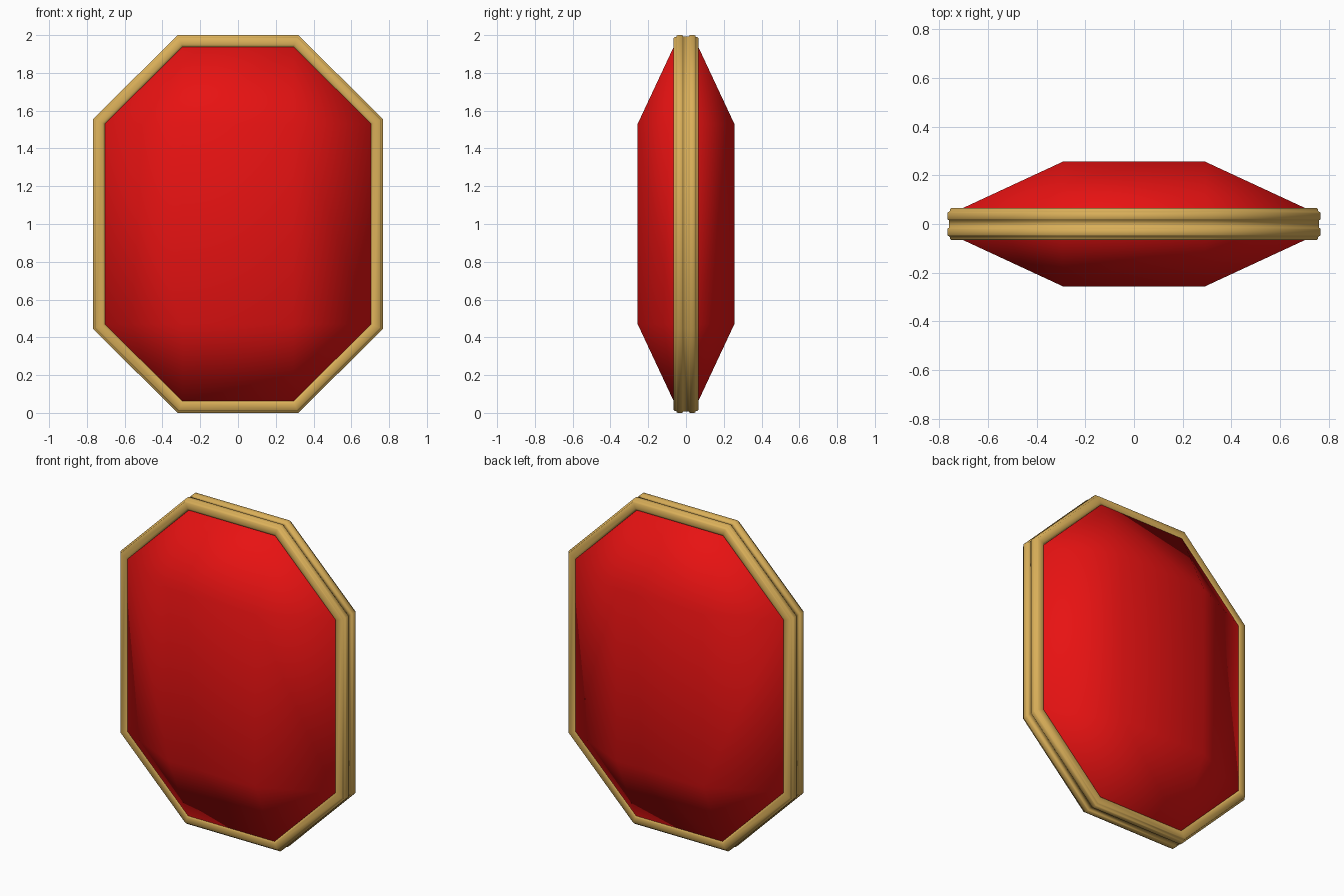
import bpy, bmesh

if "Cube" in bpy.data.objects:
    bpy.data.objects.remove(bpy.data.objects["Cube"])

T = 0.414  # corner shift per unit of inset on an octagon


def octagon(d):
    """Corner (x, z) pairs of the outer outline inset by d."""
    a, b = (0.767 - d, 0.556 - T * d), (0.319 - T * d, 1.0 - d)
    quarter = [a, b]
    pts = quarter + [(-x, z) for x, z in reversed(quarter)]
    return pts + [(-x, -z) for x, z in pts]


def finish(name, bm, color):
    bmesh.ops.recalc_face_normals(bm, faces=bm.faces[:])
    for f in bm.faces:
        f.smooth = True
    mesh = bpy.data.meshes.new(name)
    bm.to_mesh(mesh)
    bm.free()
    mat = bpy.data.materials.new(name + "_color")
    mat.diffuse_color = (*color, 1)
    mat.use_nodes = True
    mat.node_tree.nodes["Principled BSDF"].inputs["Base Color"].default_value = mat.diffuse_color
    mesh.materials.append(mat)
    ob = bpy.data.objects.new(name, mesh)
    ob.location.z = 1.0
    bpy.context.collection.objects.link(ob)
    return ob


def bridge(bm, r0, r1):
    n = len(r0)
    for i in range(n):
        j = (i + 1) % n
        bm.faces.new((r0[i], r0[j], r1[j], r1[i]))


# Gold frame: stepped profile (inset, y) swept round the octagon
half = [(0.007, 0.015), (0.003, 0.017), (0.0, 0.021), (0.0, 0.045),
        (0.003, 0.049), (0.009, 0.051), (0.011, 0.061), (0.016, 0.066),
        (0.049, 0.066), (0.056, 0.063), (0.066, 0.055)]
profile = half + [(d, -y) for d, y in reversed(half)]
bm = bmesh.new()
rings = [[bm.verts.new((x, y, z)) for x, z in octagon(d)] for d, y in profile]
for k, ring in enumerate(rings):
    bridge(bm, ring, rings[(k + 1) % len(rings)])
finish("frame", bm, (0.70, 0.43, 0.10))

# Red gem: octagonal girdle with a raised rectangular table front and back
bm = bmesh.new()
girdles = []
for s in (-1, 1):
    g = [bm.verts.new((x, s * 0.065, z)) for x, z in octagon(0.062)]
    t = [bm.verts.new((x, s * 0.256, z)) for x, z in
         ((0.293, 0.53), (-0.293, 0.53), (-0.293, -0.53), (0.293, -0.53))]
    bm.faces.new(t)
    for i in range(4):
        bm.faces.new((g[2 * i], g[2 * i + 1], t[i]))
        bm.faces.new((g[2 * i + 1], g[(2 * i + 2) % 8], t[(i + 1) % 4], t[i]))
    girdles.append(g)
bridge(bm, *girdles)
finish("gem", bm, (0.80, 0.006, 0.006))
